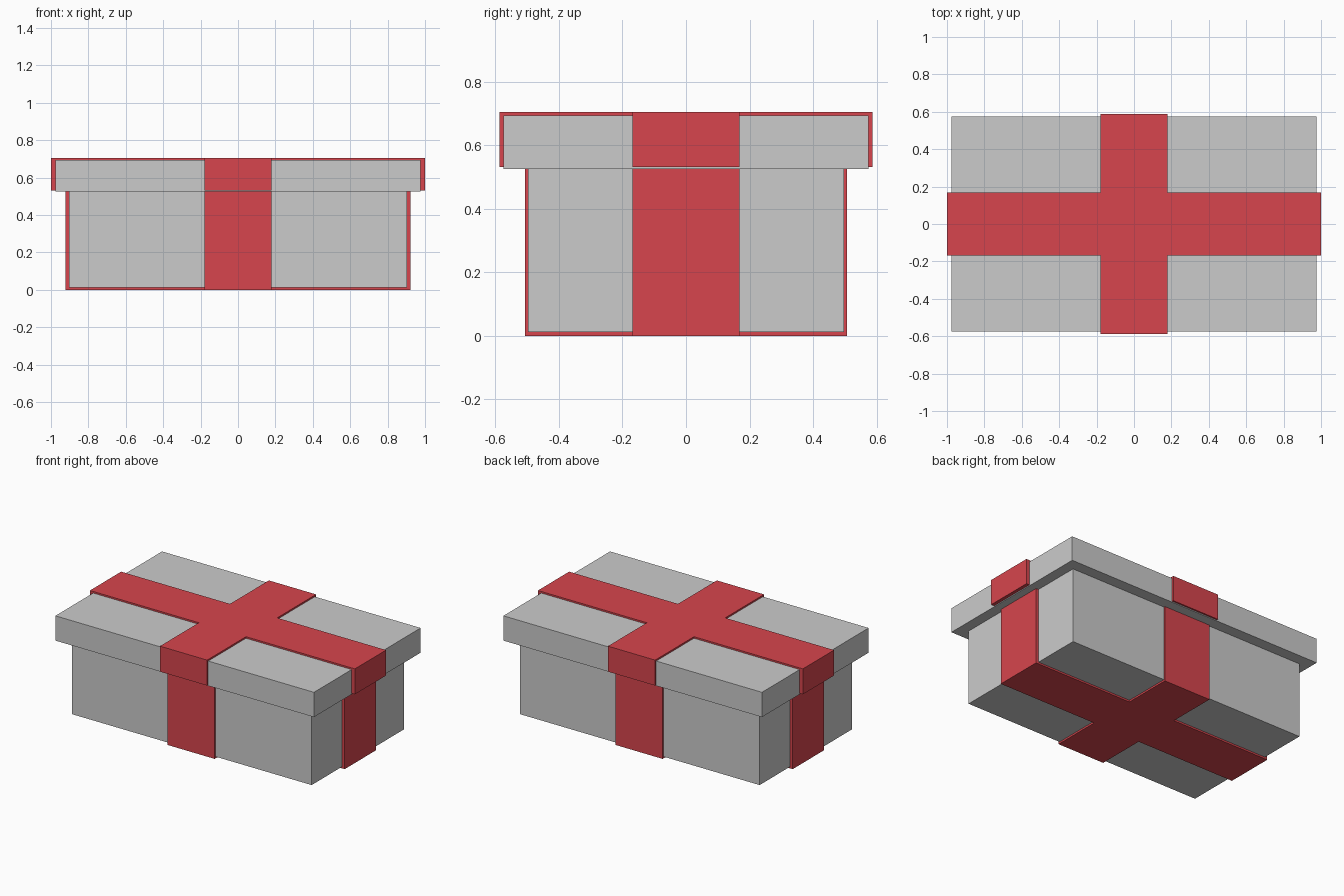
import bpy, bmesh

if "Cube" in bpy.data.objects:
    bpy.data.objects.remove(bpy.data.objects["Cube"])

red = bpy.data.materials.new("ribbon_red")
red.diffuse_color = (0.68, 0.06, 0.075, 1)
red.use_nodes = True
red.node_tree.nodes["Principled BSDF"].inputs["Base Color"].default_value = red.diffuse_color


def prism(name, outline, z0, z1, mat=None):
    """Extrude a flat outline from z0 up to z1."""
    bm = bmesh.new()
    face = bm.faces.new([bm.verts.new((x, y, z0)) for x, y in outline])
    top = bmesh.ops.extrude_face_region(bm, geom=[face])["geom"]
    bmesh.ops.translate(bm, vec=(0, 0, z1 - z0),
                        verts=[v for v in top if isinstance(v, bmesh.types.BMVert)])
    bmesh.ops.recalc_face_normals(bm, faces=bm.faces)
    mesh = bpy.data.meshes.new(name)
    bm.to_mesh(mesh)
    bm.free()
    obj = bpy.data.objects.new(name, mesh)
    bpy.context.collection.objects.link(obj)
    if mat:
        mesh.materials.append(mat)
    return obj


def rect(x, y):
    return [(-x, -y), (x, -y), (x, y), (-x, y)]


def cross(x, y, wx=0.178, wy=0.168):
    """Plus-shaped outline: half lengths x, y and half band widths wx, wy."""
    return [(-wx, -y), (wx, -y), (wx, -wy), (x, -wy), (x, wy), (wx, wy),
            (wx, y), (-wx, y), (-wx, wy), (-x, wy), (-x, -wy), (-wx, -wy)]


# Box and its overhanging lid
prism("box_body", rect(0.904, 0.497), 0.012, 0.54)
prism("box_lid", rect(0.976, 0.575), 0.525, 0.694)

# Ribbon bands wrapped around the box and the lid
prism("body_ribbon", cross(0.923, 0.506), 0.0, 0.535, red)
prism("lid_ribbon", cross(1.0, 0.587), 0.531, 0.705, red)
